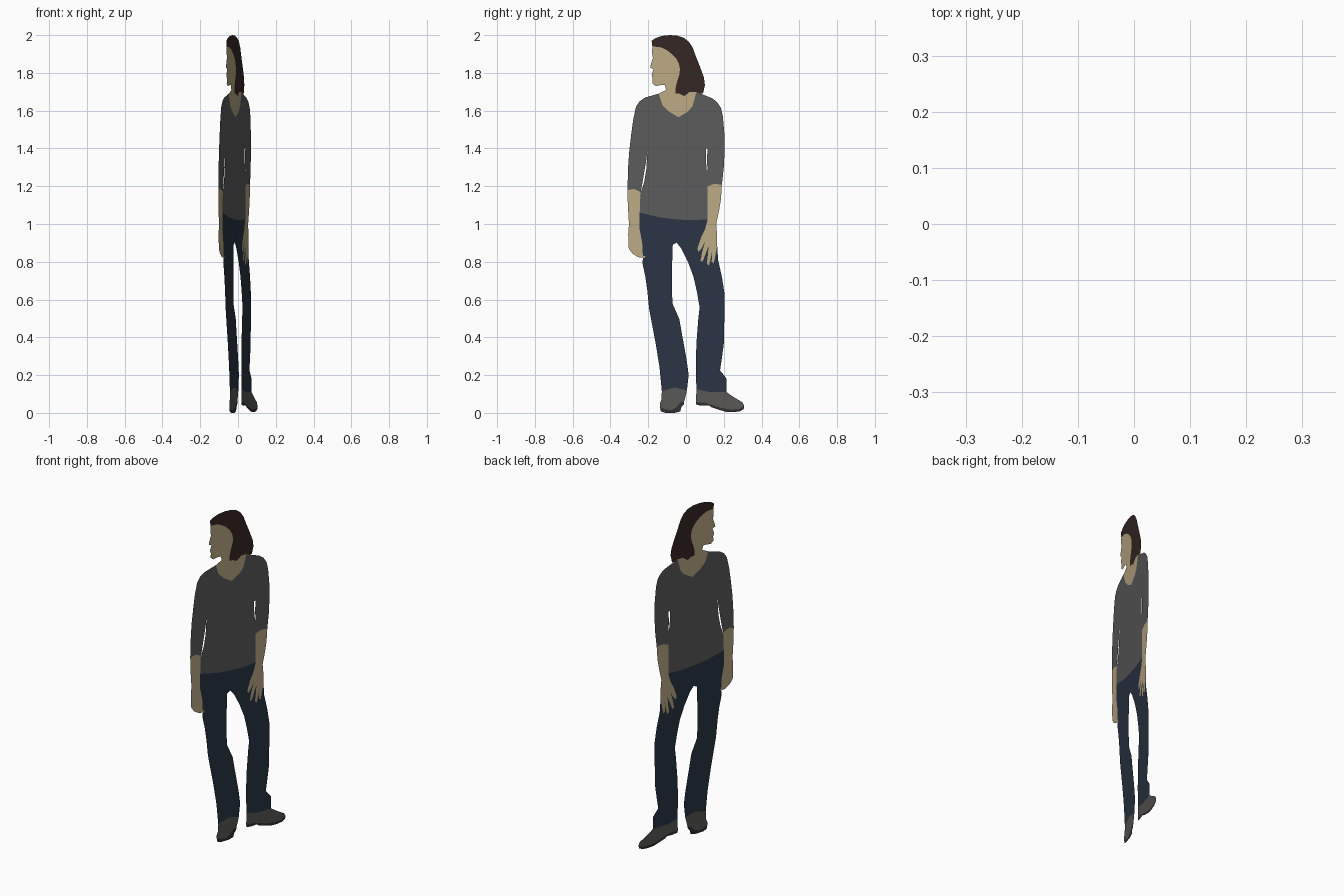
import bpy, bmesh

SLOPE = 0.335  # the flat figure stands in the vertical plane x = SLOPE * y


def material(name, rgb):
    m = bpy.data.materials.new(name)
    m.diffuse_color = (*rgb, 1)
    return m


SKIN = material("skin", (0.50, 0.40, 0.23))
HAIR = material("hair", (0.036, 0.020, 0.018))
SHIRT = material("grey_shirt", (0.105, 0.105, 0.105))
DENIM = material("denim", (0.023, 0.035, 0.058))
LEATHER = material("leather", (0.10, 0.098, 0.095))
RUBBER = material("rubber", (0.03, 0.03, 0.03))


def cutout(name, outline, mat):
    """Flat triangulated panel from a (y, z) outline, facing +x."""
    bm = bmesh.new()
    face = bm.faces.new([bm.verts.new((SLOPE * y, y, z)) for y, z in outline])
    face.normal_update()
    if face.normal.x < 0:
        face.normal_flip()
    bmesh.ops.triangulate(bm, faces=bm.faces[:])
    me = bpy.data.meshes.new(name)
    bm.to_mesh(me)
    bm.free()
    me.materials.append(mat)
    ob = bpy.data.objects.new(name, me)
    bpy.context.collection.objects.link(ob)


# Borders shared by neighbouring parts
hairline = [(-.178, 1.94), (-.13, 1.935), (-.098, 1.918), (-.075, 1.90), (-.053, 1.878),
            (-.038, 1.85), (-.032, 1.82), (-.035, 1.79), (-.047, 1.755), (-.055, 1.72),
            (-.055, 1.69), (-.035, 1.69), (-.01, 1.677), (.008, 1.69), (.02, 1.70), (.055, 1.70)]
neckline = [(-.145, 1.69), (-.125, 1.63), (-.09, 1.595), (-.04, 1.565), (.01, 1.595),
            (.035, 1.625), (.055, 1.70)]
hem = [(-.245, 1.06), (-.14, 1.035), (-.05, 1.024), (.04, 1.02), (.115, 1.025)]
left_cuff = [(-.31, 1.18), (-.275, 1.185), (-.24, 1.17)]
right_cuff = [(.115, 1.20), (.15, 1.213), (.19, 1.208)]
left_palm = [(-.245, 1.06), (-.245, .97), (-.232, .90), (-.228, .83)]
fingers = [(.115, 1.025), (.10, .97), (.08, .93), (.06, .87), (.066, .852), (.082, .87),
           (.10, .905), (.085, .85), (.077, .805), (.088, .80), (.105, .845), (.12, .885),
           (.115, .83), (.11, .79), (.122, .78), (.132, .82), (.138, .855), (.136, .80),
           (.147, .79), (.157, .84), (.165, .885)]

# Head
cutout("hair", [(-.182, 1.97), (-.16, 1.985), (-.125, 1.996), (-.085, 2.0), (-.045, 1.997),
                (-.01, 1.985), (.015, 1.965), (.035, 1.935), (.055, 1.88), (.075, 1.83),
                (.095, 1.775), (.10, 1.735), (.09, 1.69), (.07, 1.692)] + hairline[::-1], HAIR)
cutout("face_and_neck", hairline + neckline[-2::-1] +
       [(-.105, 1.71), (-.112, 1.735), (-.135, 1.735), (-.16, 1.73), (-.178, 1.745),
        (-.176, 1.77), (-.182, 1.79), (-.172, 1.82), (-.19, 1.828), (-.185, 1.85),
        (-.175, 1.88), (-.18, 1.905)], SKIN)

# Shirt: torso plus two sleeves, leaving slim gaps beneath the armpits
cutout("shirt_torso", neckline + [(.07, 1.692), (.09, 1.685), (.115, 1.675), (.115, 1.40),
                                  (.105, 1.40), (.105, 1.34), (.11, 1.285), (.115, 1.28),
                                  (.115, 1.20)] + hem[::-1] +
       [(-.242, 1.16), (-.222, 1.22), (-.21, 1.29), (-.204, 1.395), (-.215, 1.67)], SHIRT)
cutout("left_sleeve", [(-.215, 1.67), (-.245, 1.65), (-.265, 1.62), (-.28, 1.55), (-.29, 1.475),
                       (-.30, 1.39), (-.306, 1.31)] + left_cuff +
       [(-.232, 1.21), (-.222, 1.27), (-.21, 1.34), (-.204, 1.395)], SHIRT)
cutout("right_sleeve", right_cuff + [(.20, 1.30), (.205, 1.40), (.203, 1.48), (.195, 1.57),
                                     (.185, 1.615), (.165, 1.645), (.14, 1.665), (.115, 1.675),
                                     (.115, 1.40), (.11, 1.34), (.115, 1.28)], SHIRT)

# Forearms and hands
cutout("left_forearm", left_cuff + left_palm + [(-.215, .83), (-.22, .82), (-.255, .825),
                                                (-.285, .845), (-.303, .87), (-.306, .945),
                                                (-.302, 1.0), (-.308, 1.10)], SKIN)
cutout("right_forearm", right_cuff[:1] + fingers + [(.165, .94), (.16, 1.0), (.175, 1.07),
                                                    (.185, 1.13)] + right_cuff[:0:-1], SKIN)

# Trousers
cutout("trousers", hem + fingers[1:] +
       [(.17, .81), (.19, .72), (.204, .63), (.203, .50), (.20, .365), (.19, .29), (.18, .225),
        (.205, .195), (.215, .18), (.215, .11), (.125, .11), (.055, .125), (.052, .25),
        (.055, .365), (.065, .495), (.072, .56), (.058, .64), (.04, .72), (.01, .80),
        (-.025, .87), (-.05, .902), (-.07, .89), (-.073, .80), (-.075, .70), (-.072, .58),
        (-.05, .53), (-.035, .495), (-.022, .42), (-.01, .355), (.005, .27), (.014, .20),
        (.005, .12), (-.06, .135), (-.128, .115), (-.14, .24), (-.16, .365), (-.18, .47),
        (-.195, .55), (-.205, .65), (-.215, .72), (-.23, .79)] + left_palm[:0:-1], DENIM)

# Shoes with dark soles
left_welt = [(-.138, .03), (-.11, .018), (-.075, .015), (-.05, .03), (-.03, .055), (-.01, .06)]
cutout("left_shoe", [(-.128, .115), (-.06, .135), (.005, .12), (-.003, .085)] +
       left_welt[::-1] + [(-.138, .05), (-.13, .07)], LEATHER)
cutout("left_sole", left_welt + [(-.012, .045), (-.025, .03), (-.03, .008), (-.06, 0),
                                 (-.11, 0), (-.133, .008)], RUBBER)
right_welt = [(.053, .055), (.10, .055), (.14, .042), (.19, .025), (.24, .018), (.285, .022),
              (.308, .035)]
cutout("right_shoe", [(.055, .125), (.125, .11), (.215, .11), (.245, .088), (.275, .07),
                      (.30, .055)] + right_welt[::-1], LEATHER)
cutout("right_sole", right_welt + [(.305, .02), (.285, .008), (.25, .004), (.21, .006),
                                   (.17, .018), (.135, .03), (.12, .04), (.09, .038),
                                   (.055, .042)], RUBBER)
